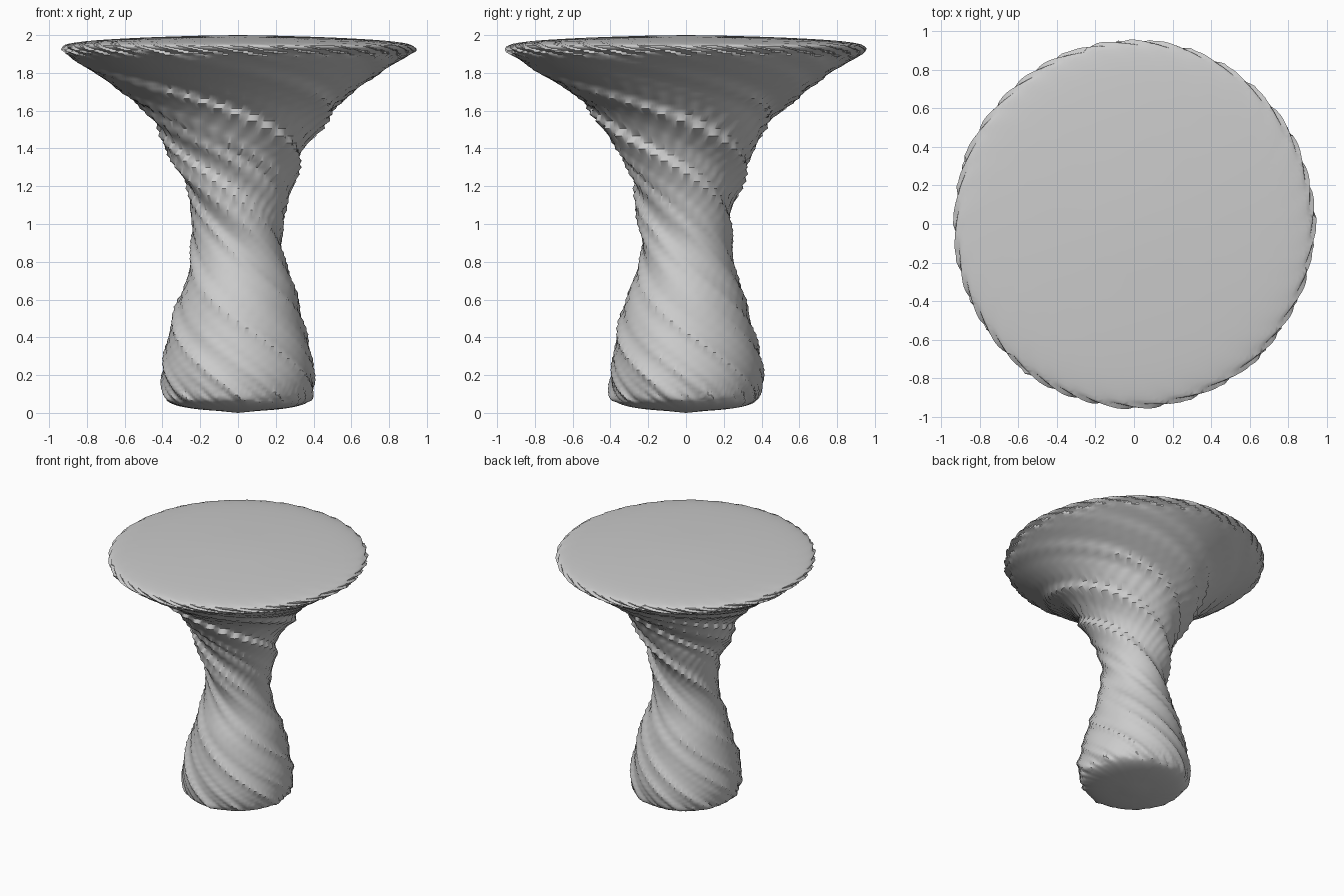
import bpy, bmesh, math

if "Cube" in bpy.data.objects:
    bpy.data.objects.remove(bpy.data.objects["Cube"])

SEG = 216
# Mean radius / height outline, from the foot's centre up to the seat's centre
PROFILE = [(0.10, 0.01), (0.22, 0.02), (0.32, 0.038), (0.375, 0.065), (0.395, 0.11),
           (0.402, 0.20), (0.385, 0.32), (0.355, 0.45), (0.315, 0.60), (0.262, 0.75),
           (0.237, 0.88), (0.24, 1.0), (0.265, 1.15), (0.315, 1.3), (0.38, 1.43),
           (0.48, 1.58), (0.60, 1.69), (0.74, 1.79), (0.87, 1.873), (0.918, 1.91),
           (0.925, 1.935), (0.89, 1.955), (0.76, 1.972), (0.50, 1.987), (0.20, 1.997)]


def spline(points, steps):
    """Catmull-Rom resampling of the outline."""
    out = []
    for i in range(len(points) - 1):
        p = [points[max(0, min(len(points) - 1, i + k))] for k in (-1, 0, 1, 2)]
        for s in range(steps):
            t = s / steps
            out.append(tuple(0.5 * (2 * b + (c - a) * t + (2 * a - 5 * b + 4 * c - d) * t * t
                                    + (3 * b - a - 3 * c + d) * t ** 3)
                             for a, b, c, d in zip(*p)))
    return out + [points[-1]]


def bump(z, centre, width):
    return math.exp(-((z - centre) / width) ** 2)


def folds(a, z, under):
    """Relative radius offset of the twisted cloth-like folds."""
    t = a + 3.0 * z + 0.75 * z * z            # folds wind clockwise going up
    neck = 0.25 + 0.9 * bump(z, 1.2, 0.4)
    big = 0.045 * math.sin(3 * t + 0.6) + 0.03 * math.sin(5 * t + 2.0)
    mid = 0.022 * math.sin(9 * t + 1.1) + 0.018 * math.sin(14 * t + 0.3)
    fine = 0.012 * math.sin(23 * t + 0.8 * math.sin(2 * t))
    saw = ((36 * t / math.tau + 0.3 * math.sin(3 * a)) % 1.0) - 0.5
    edge = bump(z, 1.92, 0.035) * 0.035 + bump(z, 0.09, 0.05) * 0.025
    fade = 1.0 if under else 0.3
    calm = 1 - 0.75 * min(1, max(0, (z - 1.6) / 0.25))
    return fade * calm * (big * neck + mid * (0.5 + 0.5 * neck) + fine) + edge * saw


# Twisted stool: lofted rings closed by a pole at foot and seat
bm = bmesh.new()
rings = []
outline = spline(PROFILE, 4)
for i, (r, z) in enumerate(outline):
    ring = []
    under = 0.06 < z < 1.92
    stretch = 0.02 * min(1, max(0, (z - 1.5) / 0.3))   # seat slightly deeper than wide
    for k in range(SEG):
        a = math.tau * k / SEG
        rr = r * (1 + folds(a, z, under))
        ring.append(bm.verts.new((rr * math.cos(a), rr * math.sin(a) * (1 + stretch), z)))
    rings.append(ring)
for lo, hi in zip(rings, rings[1:]):
    for k in range(SEG):
        n = (k + 1) % SEG
        bm.faces.new((lo[k], lo[n], hi[n], hi[k]))
foot = bm.verts.new((0, 0, 0))
crown = bm.verts.new((0, 0, 2))
for k in range(SEG):
    n = (k + 1) % SEG
    bm.faces.new((foot, rings[0][n], rings[0][k]))
    bm.faces.new((crown, rings[-1][k], rings[-1][n]))

mesh = bpy.data.meshes.new("twisted_stool")
bm.to_mesh(mesh)
bm.free()
stool = bpy.data.objects.new("twisted_stool", mesh)
bpy.context.collection.objects.link(stool)
bpy.context.view_layer.objects.active = stool
stool.select_set(True)
bpy.ops.object.shade_smooth_by_angle(angle=math.radians(40))
